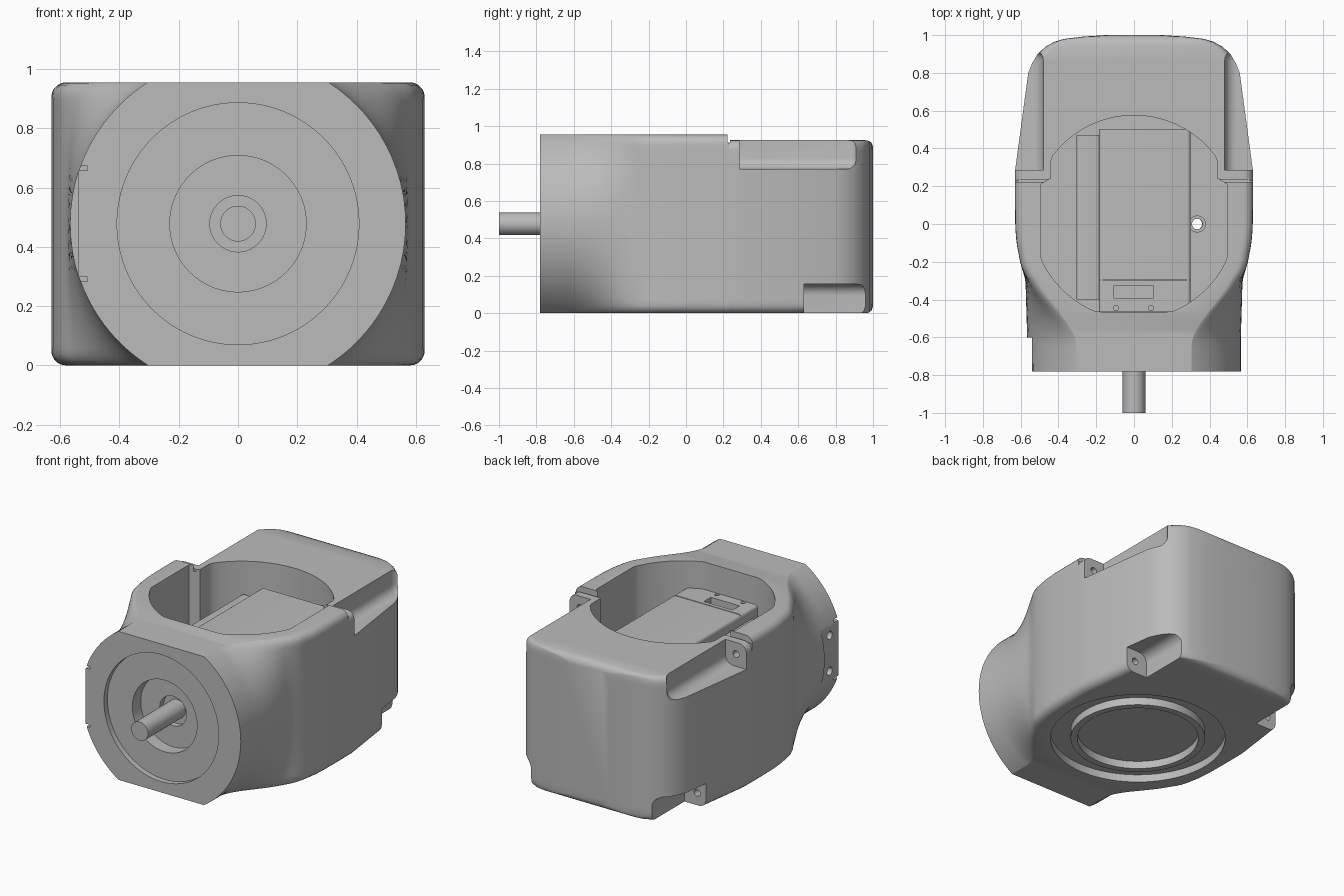
import bpy, bmesh, math
from mathutils import Matrix, Vector

cube = bpy.data.objects.get("Cube")
if cube:
    bpy.data.objects.remove(cube, do_unlink=True)

grey = bpy.data.materials.new("plain grey")
grey.use_nodes = True
GREY = (0.5, 0.5, 0.5, 1)
grey.diffuse_color = GREY
grey.node_tree.nodes["Principled BSDF"].inputs["Base Color"].default_value = GREY

MID = 0.478        # height of the shaft axis
FLANGE_R = 0.566
RIM, ROOF = 0.955, 0.925


def finish(name, bm):
    bmesh.ops.recalc_face_normals(bm, faces=bm.faces)
    mesh = bpy.data.meshes.new(name)
    bm.to_mesh(mesh)
    bm.free()
    mesh.materials.append(grey)
    ob = bpy.data.objects.new(name, mesh)
    bpy.context.collection.objects.link(ob)
    return ob


def box(name, lo, hi, round_edge=None, radius=0.05):
    """Box between two corners; round_edge picks edges to round by their end points."""
    bm = bmesh.new()
    bmesh.ops.create_cube(bm, size=1)
    lo, hi = Vector(lo), Vector(hi)
    for v in bm.verts:
        v.co = Vector([lo[i] if v.co[i] < 0 else hi[i] for i in range(3)])
    if round_edge:
        picked = [e for e in bm.edges if round_edge(e.verts[0].co, e.verts[1].co)]
        bmesh.ops.bevel(bm, geom=picked, offset=radius, segments=6,
                        profile=0.5, affect='EDGES')
    return finish(name, bm)


def cylinder(name, r, start, end, n=96):
    start, end = Vector(start), Vector(end)
    d = end - start
    bm = bmesh.new()
    turn = d.to_track_quat('Z', 'Y').to_matrix().to_4x4()
    bmesh.ops.create_cone(bm, cap_ends=True, segments=n, radius1=r, radius2=r,
                          depth=d.length,
                          matrix=Matrix.Translation((start + end) / 2) @ turn)
    return finish(name, bm)


def prism(name, points, z0, z1):
    bm = bmesh.new()
    face = bm.faces.new([bm.verts.new((x, y, z0)) for x, y in points])
    out = bmesh.ops.extrude_face_region(bm, geom=[face])
    for v in out["geom"]:
        if isinstance(v, bmesh.types.BMVert):
            v.co.z = z1
    return finish(name, bm)


def combine(target, tool, operation='DIFFERENCE'):
    mod = target.modifiers.new("shape", 'BOOLEAN')
    mod.operation, mod.solver, mod.object = operation, 'EXACT', tool
    bpy.context.view_layer.objects.active = target
    bpy.ops.object.modifier_apply(modifier=mod.name)
    bpy.data.objects.remove(tool, do_unlink=True)


def smooth(ob):
    bpy.ops.object.select_all(action='DESELECT')
    ob.select_set(True)
    bpy.context.view_layer.objects.active = ob
    bpy.ops.object.shade_smooth_by_angle(angle=math.radians(28))


# Housing: loft from a flat-sided round flange to a rounded box
WIDTHS = [(-0.78, .575), (-0.3, .575), (-0.2, .603), (-0.1, .622), (0, .63),
          (0.28, .63), (0.8, .56), (0.85, .54), (0.9, .51), (0.94, .467),
          (0.965, .42), (0.98, .37), (0.992, .27), (1.0, .15)]


def width_at(y):
    for (y0, w0), (y1, w1) in zip(WIDTHS, WIDTHS[1:]):
        if y <= y1:
            return w0 + (w1 - w0) * (y - y0) / (y1 - y0)
    return WIDTHS[-1][1]


def section(y, levels=32, r=0.05):
    u = min(max((y + 0.65) / 0.43, 0), 1)
    blend = u * u * (3 - 2 * u)
    drop = max(y - 0.96, 0) / 0.04
    drop = 0.035 * (1 - math.sqrt(max(1 - drop * drop, 0)))
    bottom, top = drop, (RIM if y < 0.23 else ROOF) - drop
    side = []
    for k in range(levels + 1):
        z = bottom + (top - bottom) * (1 - math.cos(math.pi * k / levels)) / 2
        edge = max(r - min(z - bottom, top - z), 0)
        boxy = width_at(y) - r + math.sqrt(max(r * r - edge * edge, 0))
        disc = math.sqrt(max(FLANGE_R ** 2 - (z - MID) ** 2, 0))
        side.append((disc + (boxy - disc) * blend, z))
    return [(x, y, z) for x, z in side] + [(-x, y, z) for x, z in reversed(side)]


stations = [-0.78, -0.65] + [-0.65 + 0.03 * i for i in range(1, 22)]
stations += [0.1, 0.229, 0.231, 0.28, 0.55] + [y for y, w in WIDTHS if y > 0.5]
bm = bmesh.new()
rings = [[bm.verts.new(p) for p in section(y)] for y in stations]
for a, b in zip(rings, rings[1:]):
    for i in range(len(a)):
        j = (i + 1) % len(a)
        bm.faces.new((a[i], a[j], b[j], b[i]))
bm.faces.new(rings[0])
bm.faces.new(rings[-1])
housing = finish("housing", bm)

# Top opening: a circle with flat sides, flat front and two shoulders
opening = []
for i in range(96):
    a = 2 * math.pi * i / 96
    x, y = 0.539 * math.cos(a), 0.036 + 0.539 * math.sin(a)
    limit = 0.44 if y > 0.23 else 0.495
    opening.append((max(-limit, min(limit, x)), max(-0.465, y)))
combine(housing, prism("opening_cutter", opening, 0.12, 1.2))

# Bottom seat: ring groove and shallow disc
groove = cylinder("groove_cutter", 0.526, (0, 0.036, -0.1), (0, 0.036, 0.05))
combine(groove, cylinder("groove_core", 0.405, (0, 0.036, -0.2), (0, 0.036, 0.2)))
combine(housing, groove)
combine(housing, cylinder("disc_cutter", 0.364, (0, 0.036, -0.1), (0, 0.036, 0.05)))
combine(housing, cylinder("drain_cutter", 0.03, (0.33, 0, -0.1), (0.33, 0, 0.3), 32))

# Stepped bore in the front flange
for r, depth in ((0.408, 0.035), (0.23, 0.12), (0.095, 0.16)):
    combine(housing, cylinder("bore_cutter", r, (0, -0.9, MID), (0, -0.78 + depth, MID)))

# Screw pockets at the upper sides and lower rear corners
for s in (1, -1):
    def span(a, b):
        return min(s * a, s * b), max(s * a, s * b)

    def inner(p, inset):
        return abs(abs(p.x) - inset) < 1e-4

    x0, x1 = span(0.48, 0.8)
    combine(housing, box(
        "upper_pocket_cutter", (x0, 0.285, 0.77), (x1, 0.925, 1.2),
        lambda p, q: (p.z < 0.8 and q.z < 0.8 and inner(p, 0.48) and inner(q, 0.48))
        or (p.y > 0.9 and q.y > 0.9 and (p.z < 0.8 and q.z < 0.8
            or inner(p, 0.48) and inner(q, 0.48))), 0.06))
    x0, x1 = span(0.43, 0.8)
    combine(housing, box(
        "lower_pocket_cutter", (x0, 0.63, -0.2), (x1, 0.98, 0.155),
        lambda p, q: p.z > 0 and q.z > 0 and inner(p, 0.43) and inner(q, 0.43), 0.06))
    x0, x1 = span(0.43, 0.8)
    combine(housing, box("ear_slot_cutter", (x0, 0.222, 0.912), (x1, 0.236, 1.2)))
    for x, y, z in ((0.555, 0.3, 0.85), (0.52, 0.65, 0.08)):
        combine(housing, cylinder("screw_cutter", 0.022, (s * x, y, z),
                                  (s * x, y - 0.1, z), 24))

# Flat pad with two screw holes and end slots on the right of the flange
combine(housing, box("pad_cutter", (-0.7, -0.9, 0.29), (-0.54, -0.6, 0.67)))
for s in (1, -1):
    z = MID + s * 0.115
    combine(housing, cylinder("pad_hole_cutter", 0.026, (-0.6, -0.69, z),
                              (-0.48, -0.69, z), 24))
    z = MID + s * 0.187
    combine(housing, box("pad_slot_cutter", (-0.58, -0.9, z - 0.008),
                         (-0.508, -0.74, z + 0.008)))
smooth(housing)


# Inner unit with a lower side rail, sitting in the cavity
def top_long(p, q):
    return p.z > 0.6 and q.z > 0.6 and abs(p.x - q.x) < 1e-4


unit = box("inner_unit", (-0.185, -0.462, 0.115), (0.3, 0.5, 0.78), top_long, 0.02)
combine(unit, box("socket_cutter", (-0.105, -0.395, 0.74), (0.1, -0.325, 0.9)))
for x in (-0.095, 0.09):
    combine(unit, cylinder("pin_cutter", 0.014, (x, -0.445, 0.75), (x, -0.445, 0.9), 20))
combine(unit, box("seam_cutter", (-0.3, -0.3, 0.772), (0.4, -0.294, 0.9)))
smooth(unit)
rail = box("side_rail", (-0.305, -0.4, 0.115), (-0.18, 0.47, 0.72), top_long, 0.02)
smooth(rail)

# Raised ring around the floor hole
ring = cylinder("hole_ring", 0.045, (0.335, 0, 0.115), (0.335, 0, 0.14), 32)
combine(ring, cylinder("ring_cutter", 0.028, (0.335, 0, 0), (0.335, 0, 0.3), 32))
smooth(ring)

# Drive shaft
shaft = cylinder("shaft", 0.06, (0, -1.0, MID), (0, -0.6, MID), 48)
smooth(shaft)
